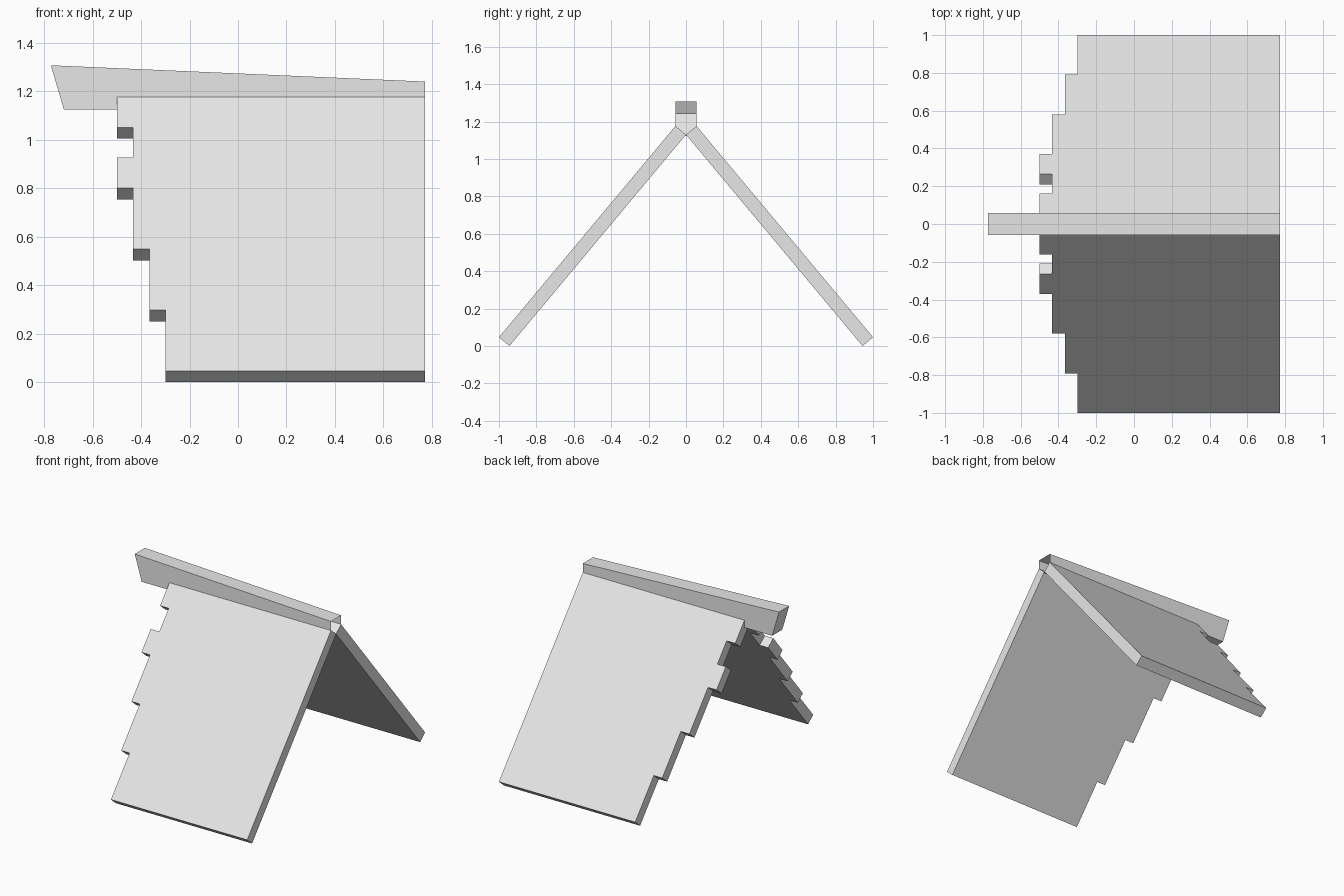
import bpy, bmesh
from mathutils import Vector

cube = bpy.data.objects.get("Cube")
if cube:
    bpy.data.objects.remove(cube, do_unlink=True)

# One plain pale grey for the whole roof
grey = bpy.data.materials.new("pale_grey")
grey.use_nodes = True
colour = (0.8, 0.8, 0.8, 1)
grey.diffuse_color = colour
grey.node_tree.nodes["Principled BSDF"].inputs["Base Color"].default_value = colour

RIGHT = 0.772
HALF_RIDGE = 0.057


def prism(name, outline, offset, open_end=False):
    """Extrude a flat outline along an offset into a solid."""
    bm = bmesh.new()
    face = bm.faces.new([bm.verts.new(p) for p in outline])
    moved = bmesh.ops.extrude_face_region(bm, geom=[face], use_keep_orig=True)
    verts = [g for g in moved["geom"] if isinstance(g, bmesh.types.BMVert)]
    bmesh.ops.translate(bm, verts=verts, vec=offset)
    bmesh.ops.recalc_face_normals(bm, faces=bm.faces[:])
    if open_end:
        ends = [f for f in bm.faces if all(v.co.x > RIGHT - 0.001 for v in f.verts)]
        bmesh.ops.delete(bm, geom=ends, context='FACES_ONLY')
    mesh = bpy.data.meshes.new(name)
    bm.to_mesh(mesh)
    bm.free()
    mesh.materials.append(grey)
    obj = bpy.data.objects.new(name, mesh)
    bpy.context.collection.objects.link(obj)
    return obj


# Broken left edge: ninths of the slope length, and where the edge sits
steps = [(0, 2, -0.30), (2, 4, -0.366), (4, 6, -0.433),
         (6, 7, -0.50), (7, 8, -0.433), (8, 9, -0.50)]


def roof_slope(name, side):
    foot = Vector((0, side * 0.944, 0))
    apex = Vector((0, 0, 1.13))
    outline = [apex + Vector((RIGHT, 0, 0)), foot + Vector((RIGHT, 0, 0))]
    for low, high, x in steps:
        for k in (low, high):
            outline.append(foot.lerp(apex, k / 9) + Vector((x, 0, 0)))
    prism(name, outline, Vector((0, side * 0.056, 0.047)))


roof_slope("front_roof_slope", -1)
roof_slope("back_roof_slope", 1)

# Tapered ridge beam, overhanging on one end and hollow at the other
beam = [(RIGHT, 1.124), (RIGHT, 1.24), (-RIGHT, 1.307), (-0.718, 1.124)]
prism("ridge_beam", [(x, -HALF_RIDGE, z) for x, z in beam],
      Vector((0, 2 * HALF_RIDGE, 0)), open_end=True)
